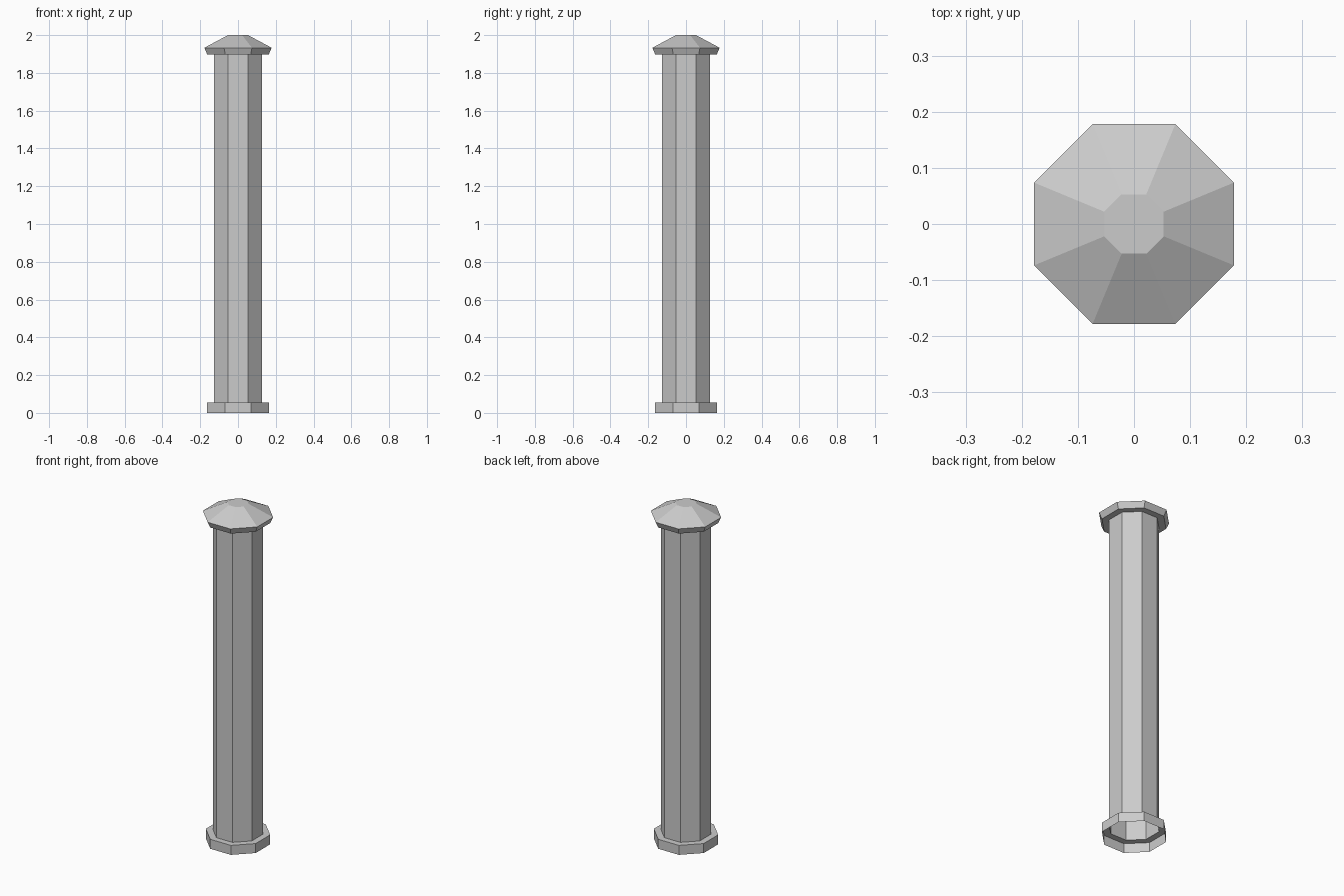
import bpy, bmesh, math

if "Cube" in bpy.data.objects:
    bpy.data.objects.remove(bpy.data.objects["Cube"])

SIDES = 8


def lathe(name, profile, close_top=False):
    """Octagonal shell from (half width across flats, z) points, flats facing the axes."""
    bm = bmesh.new()
    rings = []
    for half, z in profile:
        r = half / math.cos(math.pi / SIDES)
        angles = [(i + 0.5) * 2 * math.pi / SIDES for i in range(SIDES)]
        rings.append([bm.verts.new((r * math.cos(a), r * math.sin(a), z)) for a in angles])
    for low, high in zip(rings, rings[1:]):
        for i in range(SIDES):
            j = (i + 1) % SIDES
            bm.faces.new((low[i], low[j], high[j], high[i]))
    if close_top:
        bm.faces.new(rings[-1])
    mesh = bpy.data.meshes.new(name)
    bm.to_mesh(mesh)
    bm.free()
    obj = bpy.data.objects.new(name, mesh)
    bpy.context.collection.objects.link(obj)
    return obj


# Base collar: outer wall and top ledge, open underneath
lathe("base_collar", [(0.163, 0), (0.163, 0.056), (0.127, 0.056)])

# Hollow shaft
lathe("shaft", [(0.127, 0.056), (0.127, 1.898)])

# Cap: underside ledge, flared lip, sloping roof and small flat top
lathe("cap", [(0.127, 1.898), (0.163, 1.898), (0.178, 1.933), (0.053, 2.0)], close_top=True)
